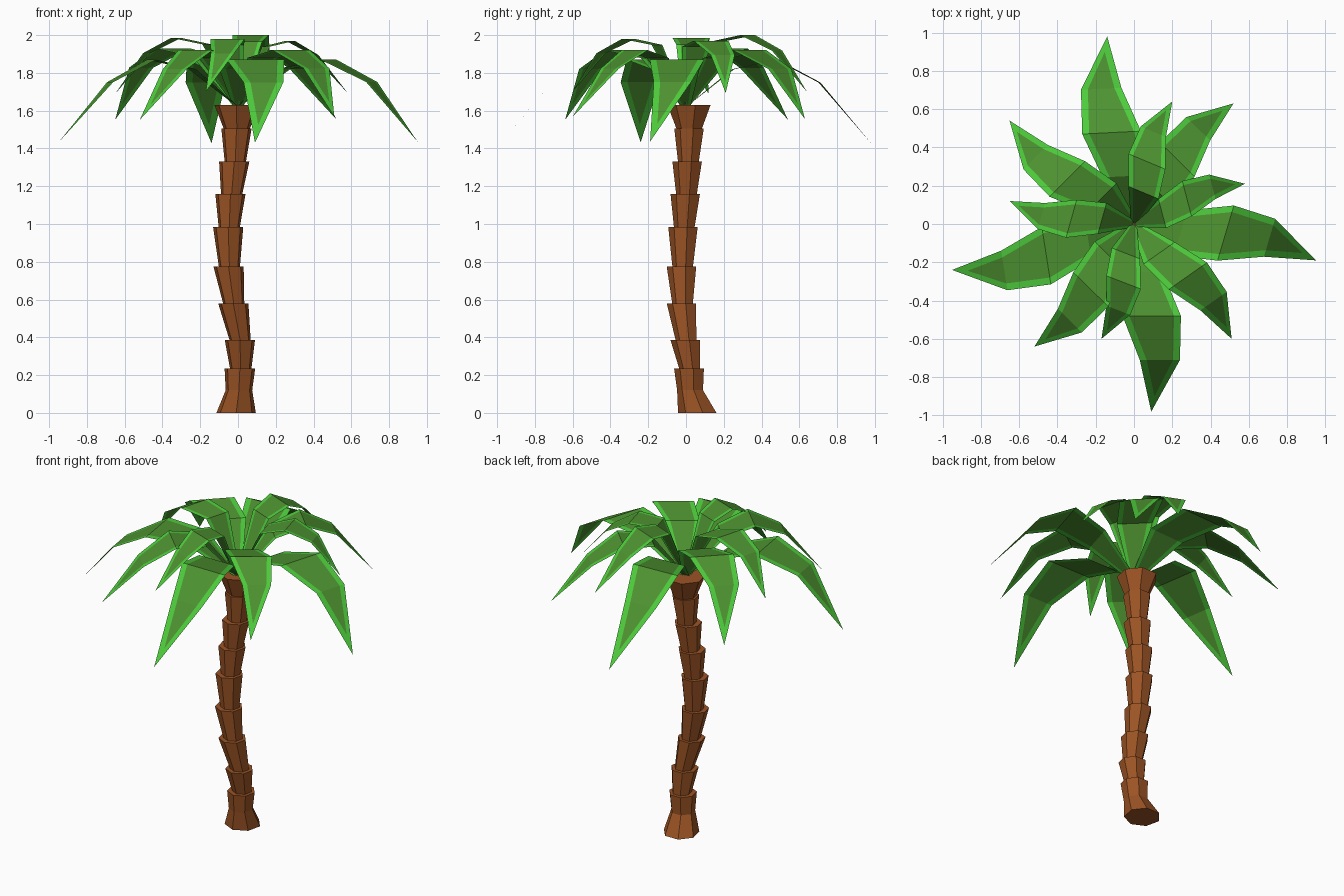
import bpy, bmesh, math
from mathutils import Matrix, Vector

if "Cube" in bpy.data.objects:
    bpy.data.objects.remove(bpy.data.objects["Cube"])


def mat(name, rgb):
    m = bpy.data.materials.new(name)
    m.diffuse_color = (*rgb, 1)
    m.use_nodes = True
    m.node_tree.nodes["Principled BSDF"].inputs["Base Color"].default_value = m.diffuse_color
    return m


BARK = mat("bark brown", (0.33, 0.088, 0.018))
INNER = mat("leaf green", (0.075, 0.29, 0.03))
EDGE = mat("leaf edge light green", (0.075, 0.60, 0.045))


def finish(bm, name, mats):
    me = bpy.data.meshes.new(name)
    bm.to_mesh(me)
    bm.free()
    for m in mats:
        me.materials.append(m)
    ob = bpy.data.objects.new(name, me)
    bpy.context.collection.objects.link(ob)
    return ob


# Trunk: stacked flared rings; each ring is (x, y, z, radius)
SIDES = 7


def trunk_part(name, rings):
    bm = bmesh.new()
    loops = []
    for x, y, z, r in rings:
        loops.append([bm.verts.new((x + r * math.sin(2 * math.pi * i / SIDES),
                                    y - r * math.cos(2 * math.pi * i / SIDES), z))
                      for i in range(SIDES)])
    for a, b in zip(loops, loops[1:]):
        for i in range(SIDES):
            j = (i + 1) % SIDES
            bm.faces.new((a[i], a[j], b[j], b[i]))
    bm.faces.new(loops[0][::-1])
    bm.faces.new(loops[-1])
    finish(bm, name, [BARK])


trunk_part("trunk_base", [(-0.01, 0.065, 0, 0.107), (0.005, 0.025, 0.12, 0.072),
                          (0.01, 0.02, 0.235, 0.083)])
tops = [(0.01, 0.02, 0.235), (0.01, 0.0, 0.385), (-0.025, -0.02, 0.58),
        (-0.05, -0.02, 0.775), (-0.052, -0.012, 0.985), (-0.04, 0.0, 1.16),
        (-0.02, 0.01, 1.33), (-0.008, 0.02, 1.505)]
for n, (a, b) in enumerate(zip(tops, tops[1:])):
    trunk_part(f"trunk_ring_{n + 1}", [(a[0] + 0.005, a[1] + 0.005, a[2] - 0.02, 0.055),
                                       (*b, 0.082)])
trunk_part("trunk_crown", [(-0.006, 0.02, 1.49, 0.065), (-0.008, 0.022, 1.63, 0.12)])

# Leaf outline of the big leaf: (along, right side, left side, height below the peak)
STATIONS = [(0.0, -0.025, 0.025, None), (0.25, -0.10, 0.15, -0.05),
            (0.48, -0.06, 0.245, 0.0), (0.71, 0.03, 0.24, -0.12)]
TIP, INNER_TIP = (0.98, 0.09, -0.44), (0.90, 0.107, -0.345)
BORDER = 0.036


def leaf(name, angle, k, peak):
    rot = Matrix.Rotation(math.radians(angle), 4, 'Z')
    bm = bmesh.new()

    def vert(u, v, z):
        return bm.verts.new(rot @ Vector((u * k, v * k, z)))

    rows = []
    for u, lo, hi, dz in STATIONS:
        z = 1.62 if dz is None else peak + dz * k
        w = min(BORDER, (hi - lo) * 0.3)
        rows.append([vert(u, v, z) for v in (lo, lo + w, hi - w, hi)])
    for a, b in zip(rows, rows[1:]):
        for i in range(3):
            f = bm.faces.new((a[i], b[i], b[i + 1], a[i + 1]))
            f.material_index = 0 if i == 1 else 1
    # pointed end with the light border running round it
    tip = vert(TIP[0], TIP[1], peak + TIP[2] * k)
    mid = vert(INNER_TIP[0], INNER_TIP[1], peak + INNER_TIP[2] * k)
    r = rows[-1]
    bm.faces.new((r[1], mid, r[2]))
    for q in ((r[0], tip, mid, r[1]), (r[2], mid, tip, r[3])):
        bm.faces.new(q).material_index = 1
    finish(bm, name, [INNER, EDGE])


# Three tiers of leaves: tip position in plan and height of the bend
TIERS = {
    "large_leaf": [(0.95, -0.19, 1.87), (-0.14, 0.98, 1.87), (-0.95, -0.24, 1.87),
                   (0.09, -0.98, 1.87)],
    "medium_leaf": [(0.52, 0.63, 1.92), (0.51, -0.60, 1.92), (-0.52, -0.64, 1.92),
                    (-0.65, 0.54, 1.93)],
    "small_leaf": [(0.20, 0.64, 2.0), (0.58, 0.21, 1.97), (-0.17, -0.60, 1.98),
                   (-0.65, 0.12, 1.985)],
}
tip_angle = math.degrees(math.atan2(TIP[1], TIP[0]))
tip_reach = math.hypot(TIP[0], TIP[1])
for name, leaves in TIERS.items():
    for n, (x, y, peak) in enumerate(leaves):
        leaf(f"{name}_{n + 1}", math.degrees(math.atan2(y, x)) - tip_angle,
             math.hypot(x, y) / tip_reach, peak)
